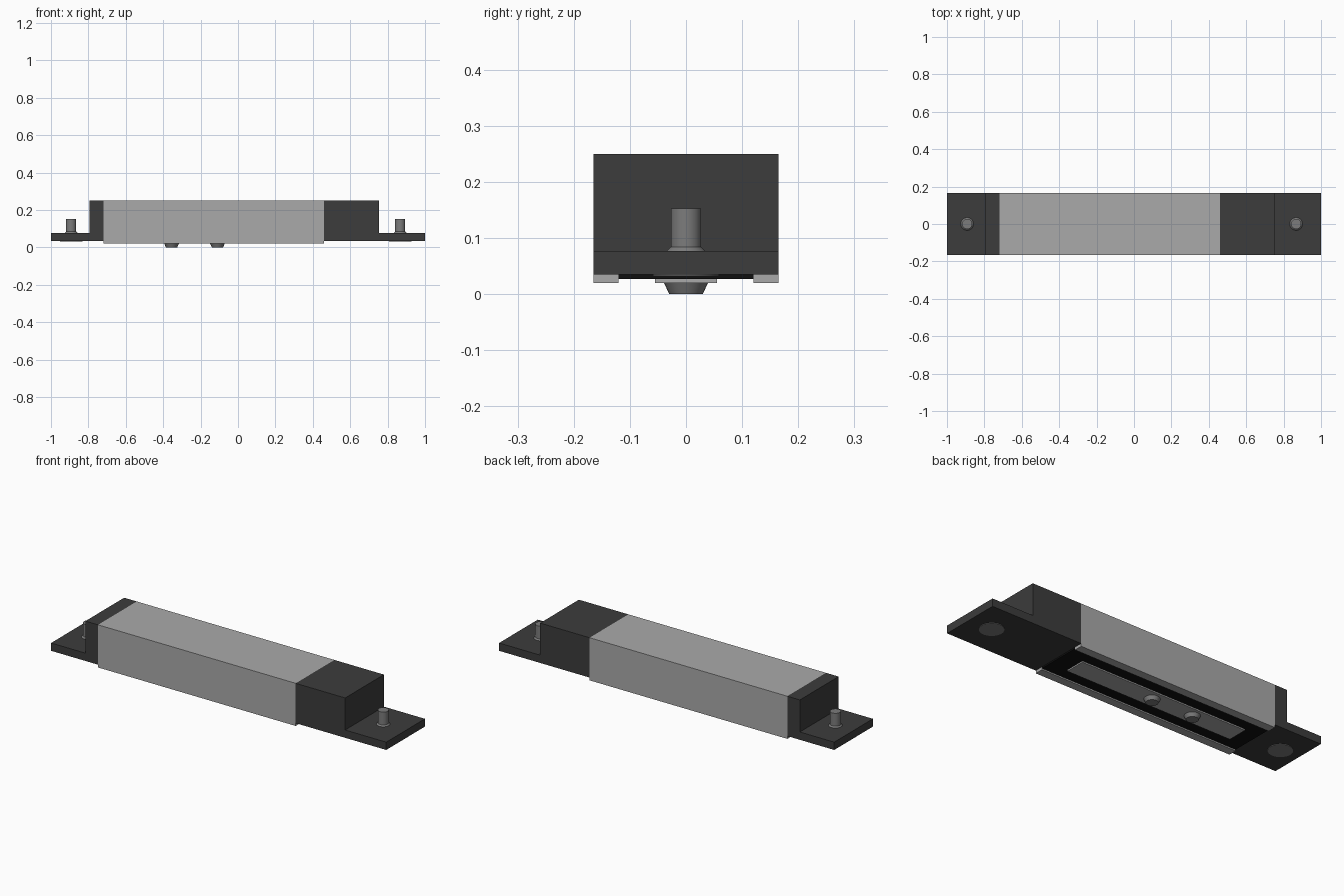
import bpy, bmesh, math

if "Cube" in bpy.data.objects:
    bpy.data.objects.remove(bpy.data.objects["Cube"])

def material(name, v):
    m = bpy.data.materials.new(name)
    m.diffuse_color = (v, v, v, 1)
    m.use_nodes = True
    m.node_tree.nodes["Principled BSDF"].inputs["Base Color"].default_value = m.diffuse_color
    return m

DARK = material("dark_plastic", 0.045)
BLACK = material("black_potting", 0.005)
STEEL = material("screw_steel", 0.2)
ALU = material("brushed_metal", 0.4)

def finish(bm, name, mat, smooth=False):
    bmesh.ops.recalc_face_normals(bm, faces=bm.faces)
    me = bpy.data.meshes.new(name)
    bm.to_mesh(me)
    bm.free()
    ob = bpy.data.objects.new(name, me)
    bpy.context.collection.objects.link(ob)
    me.materials.append(mat)
    if smooth:
        bpy.ops.object.select_all(action='DESELECT')
        ob.select_set(True)
        bpy.context.view_layer.objects.active = ob
        bpy.ops.object.shade_smooth_by_angle(angle=math.radians(30))
    return ob

def extrude(name, profile, direction, mat):
    """Extrude a closed 3D profile along a vector."""
    bm = bmesh.new()
    face = bm.faces.new([bm.verts.new(p) for p in profile])
    new = bmesh.ops.extrude_face_region(bm, geom=[face])["geom"]
    bmesh.ops.translate(bm, vec=direction,
                        verts=[v for v in new if isinstance(v, bmesh.types.BMVert)])
    return finish(bm, name, mat)

def lathe(name, x, profile, mat, sides=32):
    """Spin an (r, z) profile about a vertical axis at x, capped at both ends."""
    bm = bmesh.new()
    rings = [[bm.verts.new((x + r * math.cos(2 * math.pi * i / sides),
                            r * math.sin(2 * math.pi * i / sides), z))
              for i in range(sides)] for r, z in profile]
    for a, b in zip(rings, rings[1:]):
        for i in range(sides):
            j = (i + 1) % sides
            bm.faces.new((a[i], a[j], b[j], b[i]))
    bm.faces.new(rings[0])
    bm.faces.new(rings[-1])
    return finish(bm, name, mat, True)

W, TOP, BASE, TAB = 0.165, 0.25, 0.035, 0.077
X0, X1 = -0.72, 0.46      # ends of the metal sleeve

# L-shaped end caps with mounting tabs
for name, inner, step, end in (("left_end_cap", X0, -0.795, -1),
                               ("right_end_cap", X1, 0.755, 1)):
    prof = [(inner, BASE), (end, BASE), (end, TAB), (step, TAB), (step, TOP), (inner, TOP)]
    extrude(name, [(x, -W, z) for x, z in prof], (0, 2 * W, 0), DARK)

# Metal channel open at the bottom
I = 0.12
channel = [(-W, 0.02), (-W, TOP), (W, TOP), (W, 0.02), (I, 0.02), (I, 0.205), (-I, 0.205), (-I, 0.02)]
extrude("sleeve", [(X0, y, z) for y, z in channel], (X1 - X0, 0, 0), ALU)

# Black core filling the channel, and the metal strip under it
def bar(name, xa, xb, half, za, zb, mat):
    extrude(name, [(xa, -half, za), (xa, half, za), (xa, half, zb), (xa, -half, zb)],
            (xb - xa, 0, 0), mat)

bar("core", X0, X1, I, 0.027, 0.205, BLACK)
bar("contact_strip", -0.63, 0.36, 0.055, 0.02, 0.03, ALU)

# Tapered studs on the strip
for i, x in enumerate((-0.355, -0.11)):
    lathe(f"stud_{i + 1}", x, [(0.03, 0), (0.04, 0.022)], STEEL)

# Countersunk mounting screws through the tabs
for name, x in (("left_screw", -0.892), ("right_screw", 0.867)):
    lathe(name, x, [(0.06, 0.032), (0.06, 0.036), (0.034, TAB), (0.027, 0.084),
                    (0.027, 0.153)], STEEL)
